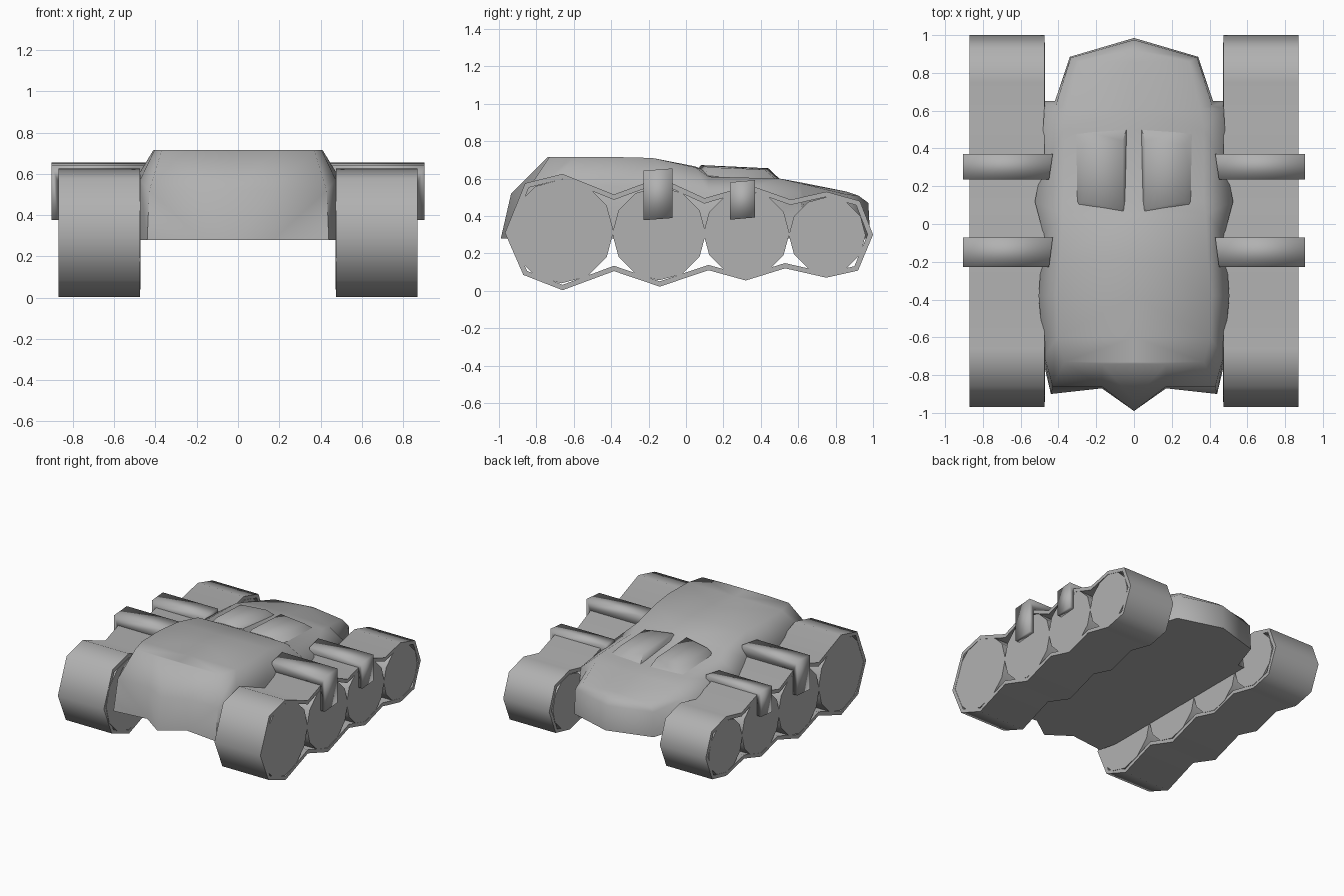
import bpy, bmesh, math
from mathutils import Vector

if "Cube" in bpy.data.objects:
    bpy.data.objects.remove(bpy.data.objects["Cube"])

grey = bpy.data.materials.new("dark_grey")
grey.diffuse_color = (.44, .44, .44, 1)
grey.use_nodes = True
grey.node_tree.nodes["Principled BSDF"].inputs["Base Color"].default_value = grey.diffuse_color


def make(name, verts, faces, angle=35):
    # Half or one side of a part, mirrored across x = 0
    me = bpy.data.meshes.new(name)
    bm = bmesh.new()
    vs = [bm.verts.new(v) for v in verts]
    for f in faces:
        bm.faces.new([vs[i] for i in f])
    bmesh.ops.remove_doubles(bm, verts=bm.verts[:], dist=0.0005)
    bmesh.ops.recalc_face_normals(bm, faces=bm.faces[:])
    bm.to_mesh(me)
    bm.free()
    me.materials.append(grey)
    ob = bpy.data.objects.new(name, me)
    bpy.context.collection.objects.link(ob)
    m = ob.modifiers.new("mirror", 'MIRROR')
    m.merge_threshold = 0.001
    bpy.ops.object.select_all(action='DESELECT')
    ob.select_set(True)
    bpy.context.view_layer.objects.active = ob
    bpy.ops.object.shade_smooth_by_angle(angle=math.radians(angle))
    return ob


def prism(name, a, b, angle=35):
    # Solid between two matching outlines
    n = len(a)
    faces = [list(range(n)), list(range(n, 2 * n))]
    faces += [[i, (i + 1) % n, n + (i + 1) % n, n + i] for i in range(n)]
    return make(name, list(a) + list(b), faces, angle)


# Hull: half outlines at floor, shoulder and roof, joined to a centre spine
floor = [(0, -.99), (.17, -.87), (.44, -.90), (.48, -.73), (.48, -.38), (.47, -.07),
         (.48, .12), (.48, .25), (.48, .65), (.418, .652), (.34, .885), (0, .985)]
shoulder = [(0, -.935, .52), (.17, -.86, .52), (.43, -.86, .52), (.475, -.70, .57),
            (.505, -.38, .56), (.48, -.05, .56), (.525, .12, .52), (.495, .27, .53),
            (.475, .61, .50), (.415, .625, .50), (.335, .88, .47), (0, .975, .47)]
roof = [(0, -.74, .715), (.17, -.74, .715), (.37, -.73, .715), (.405, -.60, .715),
        (.41, -.38, .715), (.39, -.18, .71), (.38, .05, .66), (.37, .12, .61),
        (.37, .50, .60), (.35, .61, .575), (.29, .86, .515), (0, .92, .51)]
spine_z = [.715, .715, .715, .715, .715, .705, .665, .635, .60, .58, .53, .51]
n = len(floor)
rows = [[(x, y, .28) for x, y in floor], shoulder, roof,
        [(0, roof[i][1], spine_z[i]) for i in range(n)]]
verts = [p for r in rows for p in r]
faces = [list(range(n))]
for r in range(3):
    for i in range(n - 1):
        k = r * n + i
        faces.append([k, k + 1, k + n + 1, k + n])
make("hull", verts, faces, 75)

# Raised rear engine hoods with sloping sides
base = [(.03, .0), (.33, .08), (.33, .51), (.03, .53)]
top = [(.06, .08, .672), (.27, .12, .66), (.27, .42, .648), (.06, .44, .655)]
prism("engine_hood", [(x, y, .57) for x, y in base], top, 75)

# Track band: closed strip with its inner edge offset
outer = [(-.66, .003), (-.385, .105), (-.14, .022), (.12, .11), (.32, .055), (.53, .12),
         (.75, .07), (.92, .108), (1, .30), (.93, .48), (.75, .53), (.56, .487),
         (.34, .565), (.10, .495), (-.14, .605), (-.385, .515), (-.66, .625),
         (-.86, .575), (-.968, .31), (-.87, .085)]
pts = [Vector(p) for p in outer]
m = len(pts)
inner = []
for i in range(m):
    a = (pts[i] - pts[i - 1]).normalized()
    b = (pts[(i + 1) % m] - pts[i]).normalized()
    na, nb = Vector((-a.y, a.x)), Vector((-b.y, b.x))
    inner.append(pts[i] + (na + nb) * .027 / (1 + na.dot(nb)))
rings = [(pts, .475), (pts, .87), (inner, .87), (inner, .475)]
verts = [(x, p.x, p.y) for ring, x in rings for p in ring]
faces = []
for r in range(4):
    for i in range(m):
        j, s = (i + 1) % m, (r + 1) % 4
        faces.append([r * m + i, r * m + j, s * m + j, s * m + i])
make("track_band", verts, faces, 75)

# Road wheels, shrinking toward the back
for k, (y, z, r) in enumerate([(-.665, .318, .278), (-.144, .306, .25),
                               (.323, .307, .23), (.755, .297, .205)]):
    ring = [(y + r * math.cos(math.tau * i / 12),
             z + r * math.sin(math.tau * i / 12)) for i in range(12)]
    prism(f"road_wheel_{k + 1}", [(.472, *p) for p in ring], [(.868, *p) for p in ring], 40)

# Hooked brackets over the tracks
hook = [(.44, -.09), (.44, 0), (.905, 0), (.905, -.265), (.87, -.265), (.87, -.09)]
for k, (y0, y1, top_z, leg) in enumerate([(-.228, -.072, .65, .265), (.235, .37, .588, .20)]):
    def outline(y, dx, dz):
        return [(x + (dx if x < .5 else 0), y, top_z + dz + (-leg if z < -.2 else z))
                for x, z in hook]
    prism(f"track_bracket_{k + 1}", outline(y0, .01, -.008), outline(y1, -.01, .004), 100)
